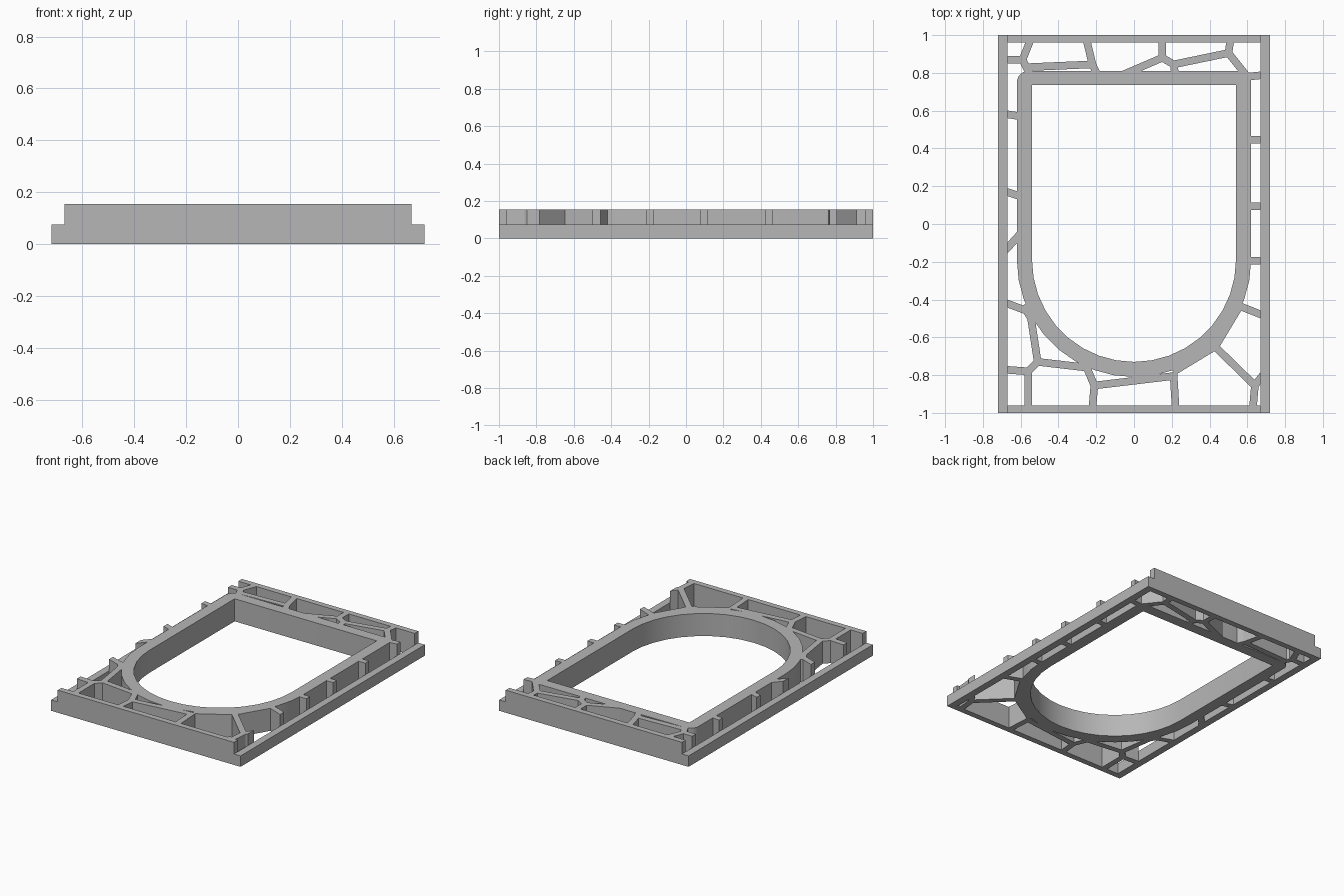
import bpy, bmesh
from math import pi, sin, cos
from mathutils import Vector

cube = bpy.data.objects.get("Cube")
if cube:
    bpy.data.objects.remove(cube, do_unlink=True)

W, L, EDGE = 0.72, 1.0, 0.67      # half width, half length, inner edge of side rails
LOW, TOP = 0.075, 0.155           # rail ledge and full height
BAR = 0.04                        # thickness of end rails and struts

grey = bpy.data.materials.new("plain grey")
grey.use_nodes = True
colour = (0.47, 0.47, 0.47, 1)
grey.diffuse_color = colour
grey.node_tree.nodes["Principled BSDF"].inputs["Base Color"].default_value = colour


def finish(name, bm, smooth=False):
    bmesh.ops.recalc_face_normals(bm, faces=bm.faces)
    mesh = bpy.data.meshes.new(name)
    bm.to_mesh(mesh)
    bm.free()
    mesh.materials.append(grey)
    obj = bpy.data.objects.new(name, mesh)
    bpy.context.collection.objects.link(obj)
    if smooth:
        bpy.ops.object.select_all(action='DESELECT')
        obj.select_set(True)
        bpy.context.view_layer.objects.active = obj
        bpy.ops.object.shade_smooth_by_angle(angle=pi / 6)
    return obj


def extrude(bm, faces, offset):
    new = bmesh.ops.extrude_face_region(bm, geom=faces, use_keep_orig=True)["geom"]
    verts = [g for g in new if isinstance(g, bmesh.types.BMVert)]
    bmesh.ops.translate(bm, verts=verts, vec=offset)


def prism(name, points, offset):
    bm = bmesh.new()
    face = bm.faces.new([bm.verts.new(p) for p in points])
    extrude(bm, [face], offset)
    return finish(name, bm)


# End rails: full height in the middle, stepped down at both ends
profile = [(-W, 0), (W, 0), (W, LOW), (EDGE, LOW), (EDGE, TOP),
           (-EDGE, TOP), (-EDGE, LOW), (-W, LOW)]
for name, y in (("front_rail", -L), ("back_rail", L - BAR)):
    prism(name, [(x, y, z) for x, z in profile], (0, BAR, 0))

# Low side rails
for name, x in (("right_rail", -W), ("left_rail", EDGE)):
    y = L - BAR
    x2 = x + W - EDGE
    prism(name, [(x, -y, 0), (x2, -y, 0), (x2, y, 0), (x, y, 0)], (0, 0, LOW))


# Arched ring: semicircle at the front, square end at the back
def arch(radius, back, corner):
    pts = [(radius * cos(a), -0.19 + radius * sin(a))
           for a in (pi + pi * i / 18 for i in range(19))]
    for side, start in ((1, 0), (-1, pi / 2)):
        for i in range(7):
            a = start + pi / 2 * i / 6
            pts.append((side * (radius - corner) + corner * cos(a),
                        back - corner + corner * sin(a)))
    return pts


bm = bmesh.new()
loops = []
for z in (0, TOP):
    for pts in (arch(0.62, 0.81, 0.06), arch(0.54, 0.735, 0.001)):
        loops.append([bm.verts.new((x, y, z)) for x, y in pts])
outer_low, inner_low, outer_top, inner_top = loops
for a, b in ((outer_low, outer_top), (outer_top, inner_top),
             (inner_top, inner_low), (inner_low, outer_low)):
    for i in range(len(a)):
        j = (i + 1) % len(a)
        bm.faces.new((a[i], a[j], b[j], b[i]))
finish("arched_ring", bm, smooth=True)


# Irregular web of struts between ring and rails
def struts(name, paths, width=BAR):
    bm = bmesh.new()
    for path in paths:
        for a, b in zip(path, path[1:]):
            a, b = Vector((*a, 0)), Vector((*b, 0))
            d = (b - a).normalized()
            n = Vector((-d.y, d.x, 0)) * width / 2
            a, b = a - d * 0.012, b + d * 0.012
            bm.faces.new([bm.verts.new(p) for p in (a + n, a - n, b - n, b + n)])
    # Trim flush with the side rails
    for s in (1, -1):
        bmesh.ops.bisect_plane(bm, geom=bm.verts[:] + bm.edges[:] + bm.faces[:],
                               plane_co=(s * EDGE, 0, 0), plane_no=(s, 0, 0),
                               clear_outer=True)
    extrude(bm, bm.faces[:], (0, 0, TOP))
    finish(name, bm)


struts("back_struts", [
    [(-0.70, 0.87), (-0.59, 0.87), (-0.55, 0.97)],
    [(-0.59, 0.87), (-0.57, 0.83), (-0.22, 0.845), (-0.25, 0.97)],
    [(-0.57, 0.83), (-0.55, 0.79)],
    [(-0.22, 0.845), (-0.19, 0.78)],
    [(-0.06, 0.79), (0.15, 0.88), (0.15, 0.97)],
    [(0.15, 0.88), (0.21, 0.845), (0.50, 0.905), (0.51, 0.97)],
    [(0.21, 0.845), (0.22, 0.78)],
    [(0.50, 0.905), (0.60, 0.78), (0.70, 0.79)],
])
struts("side_struts", [
    [(-0.70, 0.585), (-0.60, 0.57)],
    [(-0.70, 0.18), (-0.60, 0.145)],
    [(-0.70, -0.16), (-0.60, -0.05)],
    [(0.60, 0.445), (0.70, 0.445)],
    [(0.60, 0.095), (0.70, 0.095)],
    [(0.60, -0.195), (0.70, -0.195)],
    [(-0.70, -0.41), (-0.58, -0.455)],
    [(0.56, -0.435), (0.70, -0.49)],
])
struts("front_struts", [
    [(0.55, -0.45), (0.43, -0.65), (0.64, -0.855), (0.63, -0.97)],
    [(0.64, -0.855), (0.69, -0.79)],
    [(0.41, -0.66), (0.22, -0.775)],
    [(0.22, -0.97), (0.21, -0.805), (-0.21, -0.855), (-0.22, -0.97)],
    [(-0.21, -0.855), (-0.25, -0.76), (-0.51, -0.73), (-0.545, -0.50), (-0.58, -0.44)],
    [(-0.25, -0.76), (-0.24, -0.73)],
    [(-0.51, -0.73), (-0.56, -0.78), (-0.56, -0.97)],
    [(-0.70, -0.77), (-0.56, -0.78)],
])
